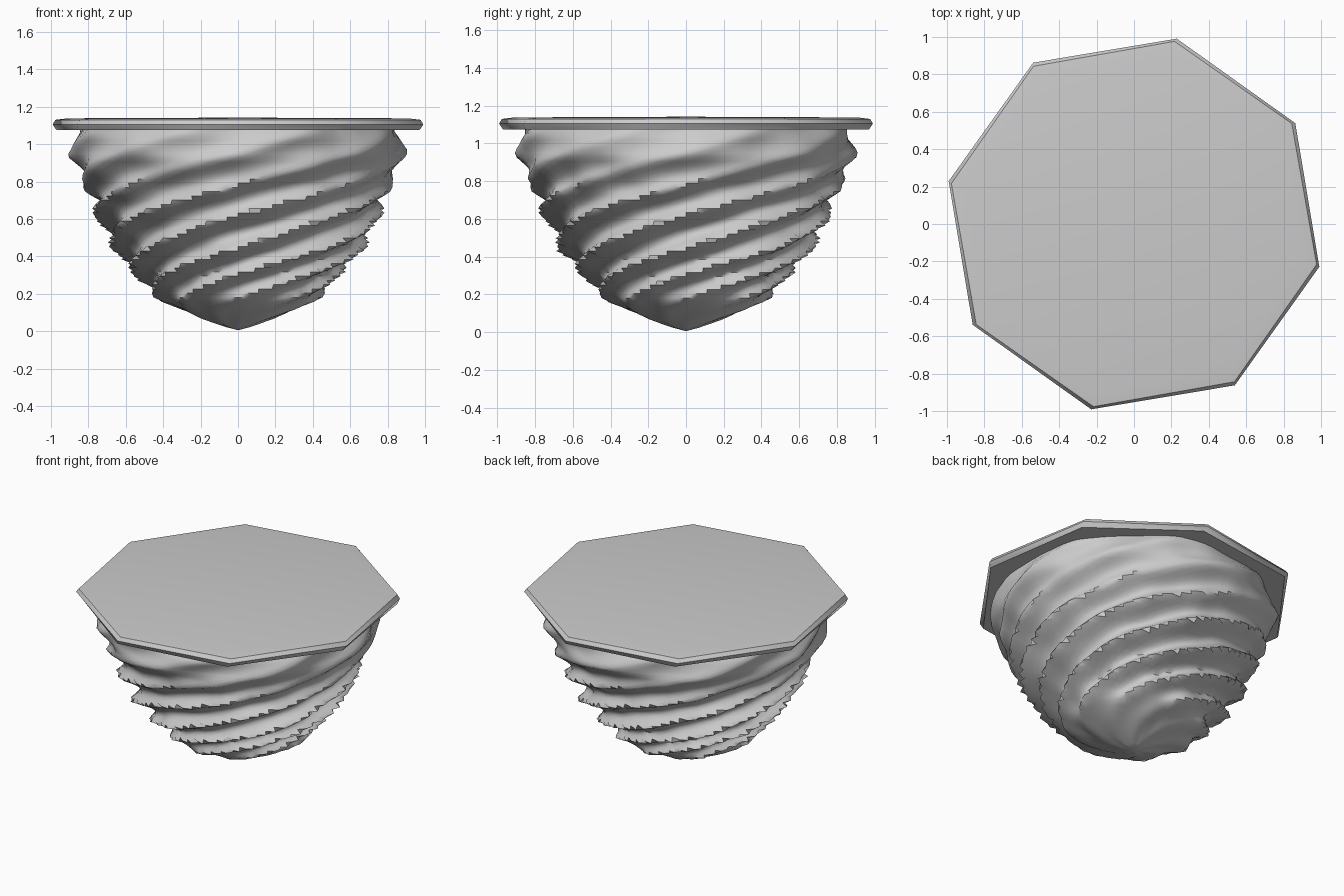
import bpy, bmesh, math
from mathutils import Vector, noise

if "Cube" in bpy.data.objects:
    bpy.data.objects.remove(bpy.data.objects["Cube"])


def lerp(table, x):
    for (a, b), (c, d) in zip(table, table[1:]):
        if x <= c:
            return b + (d - b) * (x - a) / (c - a)
    return table[-1][1]


def loft(name, rings, close_top, close_bottom, angle):
    bm = bmesh.new()
    loops = [[bm.verts.new(p) for p in ring] for ring in rings]
    for lo, hi in zip(loops, loops[1:]):
        n = len(lo)
        for i in range(n):
            j = (i + 1) % n
            bm.faces.new((lo[i], lo[j], hi[j], hi[i]))
    for point, loop in ((close_bottom, loops[0]), (close_top, loops[-1])):
        tip = bm.verts.new(point)
        for i in range(len(loop)):
            bm.faces.new((loop[i], loop[(i + 1) % len(loop)], tip))
    bmesh.ops.recalc_face_normals(bm, faces=bm.faces)
    mesh = bpy.data.meshes.new(name)
    bm.to_mesh(mesh)
    bm.free()
    obj = bpy.data.objects.new(name, mesh)
    bpy.context.collection.objects.link(obj)
    bpy.ops.object.select_all(action='DESELECT')
    obj.select_set(True)
    bpy.context.view_layer.objects.active = obj
    bpy.ops.object.shade_smooth_by_angle(angle=math.radians(angle))
    return obj


# Twisted rock body: eight ridges spiralling up around a tapering profile
envelope = [(0, 0), (.03, .09), (.06, .18), (.11, .31), (.17, .44), (.30, .57), (.44, .70),
            (.62, .785), (.78, .83), (.93, .905), (1.04, .89), (1.08, .87)]
ridge_phase = [(0, -1.3), (.17, 0), (.30, 1), (.44, 2), (.62, 3), (.78, 4),
               (.95, 5), (1.1, 5.7)]
ridge_depth = [(0, 0), (.1, .03), (.2, .06), (.30, .10), (.55, .12), (.72, .07),
               (.9, .04), (1.1, .03)]
SEG, ROWS = 80, 48
rings = []
for k in range(1, ROWS + 1):
    z = 1.085 * k / ROWS
    ring = []
    for i in range(SEG):
        a = math.tau * i / SEG
        groove = abs(math.sin(math.pi * (lerp(ridge_phase, z) - 8 * a / math.tau)))
        r = lerp(envelope, z) - lerp(ridge_depth, z) * groove
        bump = noise.noise(Vector((math.cos(a) * 4, math.sin(a) * 4, z * 7)))
        r += .022 * bump * min(1, z * 4)
        ring.append((r * math.cos(a), r * math.sin(a), z))
    rings.append(ring)
loft("rock_body", rings, (0, 0, 1.085), (0, 0, 0.005), 50)

# Octagonal top slab with slightly twisted, softened rim
slab = []
for z, r, turn in ((1.075, 1.0, 31), (1.105, 1.017, 32), (1.13, 1.0, 32.5), (1.138, .93, 33)):
    slab.append([(r * math.cos(math.radians(turn + 45 * i)),
                  r * math.sin(math.radians(turn + 45 * i)), z) for i in range(8)])
loft("top_slab", slab, (0, 0, 1.142), (0, 0, 1.075), 40)
